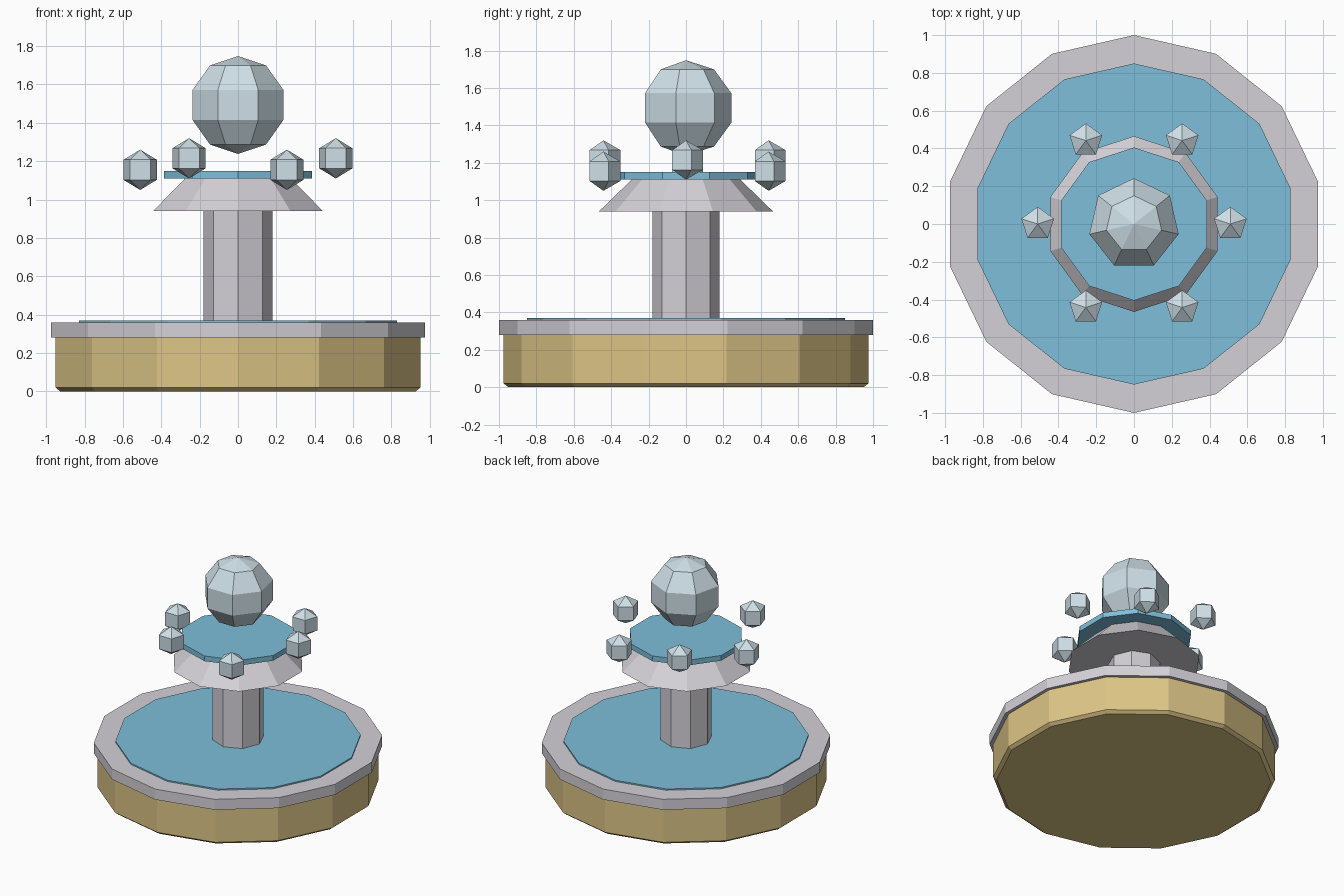
import bpy, bmesh
from math import sin, cos, pi

if "Cube" in bpy.data.objects:
    bpy.data.objects.remove(bpy.data.objects["Cube"])


def material(name, rgb):
    m = bpy.data.materials.new(name)
    m.diffuse_color = (*rgb, 1)
    m.use_nodes = True
    m.node_tree.nodes["Principled BSDF"].inputs["Base Color"].default_value = m.diffuse_color
    return m


SAND = material("sandstone", (0.72, 0.56, 0.24))
STONE = material("pale_stone", (0.66, 0.64, 0.68))
WATER = material("water", (0.21, 0.52, 0.70))
SPRAY = material("spray", (0.62, 0.74, 0.80))


def lathe(name, profile, sides, mat, loc=(0, 0, 0)):
    """Spin (radius, z) points, bottom to top, with one corner facing +y."""
    bm = bmesh.new()
    rings = []
    for r, z in profile:
        if r == 0:
            rings.append([bm.verts.new((0, 0, z))] * sides)
        else:
            rings.append([bm.verts.new((-r * sin(2 * pi * i / sides),
                                        r * cos(2 * pi * i / sides), z))
                          for i in range(sides)])
    for a, b in zip(rings, rings[1:]):
        for i in range(sides):
            j = (i + 1) % sides
            bm.faces.new(dict.fromkeys((a[i], a[j], b[j], b[i])))
    if profile[0][0]:
        bm.faces.new(rings[0][::-1])
    if profile[-1][0]:
        bm.faces.new(rings[-1])
    bmesh.ops.recalc_face_normals(bm, faces=bm.faces[:])
    mesh = bpy.data.meshes.new(name)
    bm.to_mesh(mesh)
    bm.free()
    mesh.materials.append(mat)
    ob = bpy.data.objects.new(name, mesh)
    ob.location = loc
    bpy.context.collection.objects.link(ob)
    return ob


def ball(name, r, sides, bands, loc):
    """Low-poly sphere with the given number of bands."""
    profile = [(r * sin(pi * k / bands) if 0 < k < bands else 0,
                -r * cos(pi * k / bands)) for k in range(bands + 1)]
    return lathe(name, profile, sides, SPRAY, loc)


# Basin
lathe("basin_wall", [(0.95, 0), (0.975, 0.02), (0.975, 0.28), (0.95, 0.30)], 14, SAND)
lathe("basin_rim", [(1.0, 0.28), (1.0, 0.36)], 14, STONE)
lathe("basin_water", [(0.85, 0.33), (0.85, 0.37)], 14, WATER)

# Column and upper bowl
lathe("column", [(0.18, 0.35), (0.18, 0.98)], 8, STONE)
lathe("upper_bowl", [(0.465, 0.94), (0.28, 1.12)], 10, STONE)
lathe("upper_water", [(0.405, 1.11), (0.405, 1.15)], 10, WATER)

# Water jet and ring of droplets at alternating heights
ball("water_jet", 0.255, 7, 5, (0, 0, 1.493))
for i in range(6):
    a = i * pi / 3
    ball(f"droplet_{i + 1}", 0.105, 5, 3,
         (0.51 * cos(a), 0.51 * sin(a), 1.155 if i % 2 else 1.215))
